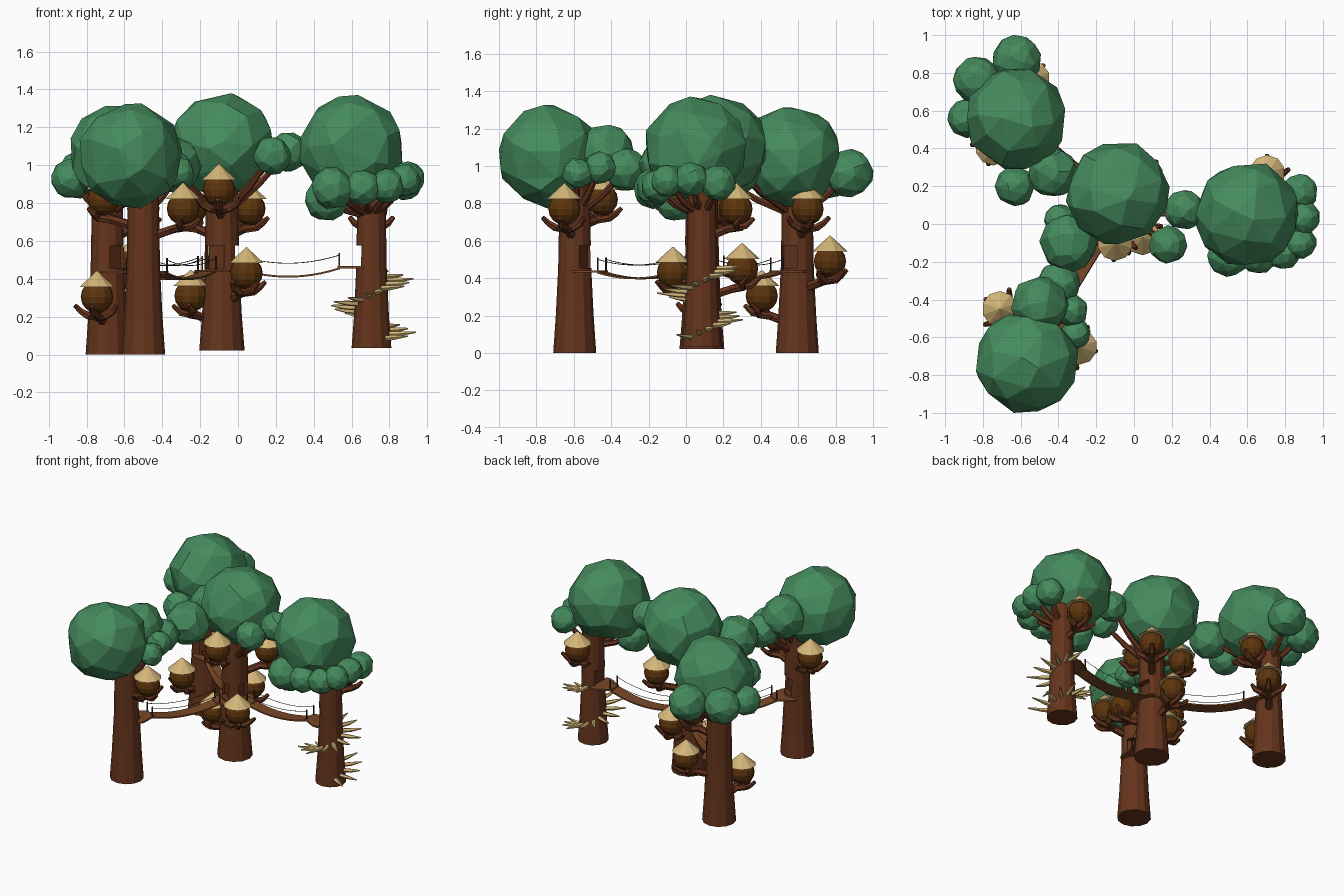
import bpy, bmesh, math, random
from mathutils import Vector as V, Matrix

if "Cube" in bpy.data.objects:
    bpy.data.objects.remove(bpy.data.objects["Cube"])

random.seed(4)

def mat(name, c):
    m = bpy.data.materials.new(name)
    m.diffuse_color = (*c, 1)
    m.use_nodes = True
    m.node_tree.nodes["Principled BSDF"].inputs["Base Color"].default_value = m.diffuse_color
    return m

LEAF = mat("leaf", (0.06, 0.26, 0.11))
BARK = mat("bark", (0.13, 0.035, 0.012))
WALL = mat("hut_wall", (0.11, 0.035, 0.004))
STRAW = mat("straw", (0.66, 0.47, 0.19))
PLANK = mat("plank", (0.19, 0.065, 0.02))
ROPE = mat("rope", (0.05, 0.025, 0.015))

def finish(bm, name, m):
    bmesh.ops.recalc_face_normals(bm, faces=bm.faces)
    me = bpy.data.meshes.new(name)
    bm.to_mesh(me)
    bm.free()
    me.materials.append(m)
    ob = bpy.data.objects.new(name, me)
    bpy.context.collection.objects.link(ob)
    return ob

def tube(bm, pts, radii, n=6):
    """Tapered closed tube through the points."""
    pts = [V(p) for p in pts]
    rings = []
    for i, p in enumerate(pts):
        d = (pts[min(i + 1, len(pts) - 1)] - pts[max(i - 1, 0)]).normalized()
        a = d.cross(V((0, 0, 1)) if abs(d.z) < .95 else V((1, 0, 0))).normalized()
        b = d.cross(a)
        rings.append([bm.verts.new(p + radii[i] * (a * math.cos(t) + b * math.sin(t)))
                      for t in (2 * math.pi * k / n for k in range(n))])
    for r, s in zip(rings, rings[1:]):
        for k in range(n):
            bm.faces.new((r[k], r[(k + 1) % n], s[(k + 1) % n], s[k]))
    bm.faces.new(rings[0][::-1])
    bm.faces.new(rings[-1])

def prism(bm, low, h):
    """Vertical extrusion of a flat outline."""
    f = bm.faces.new([bm.verts.new(p) for p in low])
    e = bmesh.ops.extrude_face_region(bm, geom=[f])
    bmesh.ops.translate(bm, vec=(0, 0, h), verts=[v for v in e["geom"] if isinstance(v, bmesh.types.BMVert)])

def ball(bm, c, r):
    """Faceted leaf clump with uneven facets."""
    vs = bmesh.ops.create_icosphere(bm, subdivisions=2, radius=r)["verts"]
    rot = Matrix.Rotation(random.uniform(0, 6), 3, V((random.random(), random.random(), 1)))
    for v in vs:
        p = rot @ v.co
        p += V([random.uniform(-.14, .14) * r for _ in range(3)])
        v.co = V(c) + p.normalized() * r * random.uniform(1.0, 1.05)

# Tree data: base, base radius, main crown, small leaf balls (x, y, z, r), huts (x, y, z)
TREES = {
    "centre_tree": ((-.085, .085, .02), .12, (-.085, .165, 1.105, .27),
        [(-.345, -.1, 1.0, .15), (-.39, .02, .95, .085), (.265, .075, 1.07, .105), (.18, -.11, 1.05, .1)],
        [(.045, -.07, .43), (-.1, -.1, .87), (.06, .26, .77), (-.09, .3, .45),
         (-.25, .07, .31), (-.25, .2, .77)]),
    "right_tree": ((.705, .085, .035), .105, (.6, .05, 1.09, .277),
        [(.5, -.17, .88, .11), (.47, -.05, .82, .115), (.66, -.17, .88, .095), (.79, -.15, .89, .09),
         (.88, -.1, .92, .085), (.895, .03, .93, .09), (.88, .17, .91, .095)],
        [(.705, .27, .77)]),
    "front_tree": ((-.5, -.595, 0), .115, (-.57, -.73, 1.05, .272),
        [(-.5, -.43, 1.07, .15), (-.31, -.58, .96, .08), (-.33, -.46, .99, .085),
         (-.4, -.32, .98, .115)],
        [(-.29, -.65, .77), (-.71, -.45, .82)]),
    "back_tree": ((-.69, .595, 0), .115, (-.625, .56, 1.05, .268),
        [(-.62, .87, .96, .13), (-.83, .76, .95, .125), (-.88, .56, .93, .105),
         (-.43, .27, .98, .13), (-.63, .2, .93, .105)],
        [(-.745, .405, .305), (-.54, .77, .49), (-.5, .65, .77)]),
}
C = V(TREES["centre_tree"][0])

def heading(a, b):
    return V((b[0] - a[0], b[1] - a[1], 0)).normalized()

def hut(name, base, p):
    p = V(p)
    d = heading(base, p)
    s = V((-d.y, d.x, 0))
    up = V((0, 0, 1))
    # round body
    bm = bmesh.new()
    bmesh.ops.create_uvsphere(bm, u_segments=12, v_segments=8, radius=.086, matrix=Matrix.Translation(p))
    finish(bm, name + "_body", WALL)
    # straw cone roof
    bm = bmesh.new()
    bmesh.ops.create_cone(bm, cap_ends=True, segments=10, radius1=.095, radius2=.002, depth=.085,
                          matrix=Matrix.Translation(p + up * .095))
    finish(bm, name + "_roof", STRAW)
    # cradle of branches from the trunk
    bm = bmesh.new()
    b = V((base[0], base[1], p.z - .15))
    tube(bm, [b + d * .03, p - d * .03 - up * .1, p + d * .05 - up * .09, p + d * .095 - up * .05],
         [.026, .024, .02, .012])
    for q in (-1, 1):
        tube(bm, [p - d * .06 - up * .11, p + s * q * .05 - up * .1,
                  p + s * q * .09 - up * .075, p + s * q * .115 + d * .02 - up * .045],
             [.022, .021, .018, .012])
    finish(bm, name + "_cradle", BARK)

for name, (base, r, crown, leaves, huts) in TREES.items():
    # trunk with flared foot
    bm = bmesh.new()
    x, y, z0 = base
    tube(bm, [(x, y, z) for z in (z0, .2, .45, .7, .92)],
         [r, r * .88, r * .77, r * .73, r * .71], 12)
    trunk = finish(bm, name + "_trunk", BARK)
    # doorway notches where the bridges arrive
    targets = [t[0] for k, t in TREES.items() if k != name] if name == "centre_tree" else [C]
    for t in targets:
        d = heading(base, t)
        s = V((-d.y, d.x, 0)) * .055
        bm = bmesh.new()
        o = V((x, y, .455))
        prism(bm, [o + d * .045 + s, o + d * .15 + s, o + d * .15 - s, o + d * .045 - s], .12)
        cutter = finish(bm, "cutter", BARK)
        cutter.hide_render = True
        mod = trunk.modifiers.new("notch", "BOOLEAN")
        mod.operation, mod.object, mod.solver = 'DIFFERENCE', cutter, 'EXACT'
        bpy.context.view_layer.objects.active = trunk
        bpy.ops.object.modifier_apply(modifier=mod.name)
        bpy.data.objects.remove(cutter)
    # crown and leaf clusters
    bm = bmesh.new()
    ball(bm, crown[:3], crown[3])
    for l in leaves:
        ball(bm, l[:3], l[3])
    finish(bm, name + "_foliage", LEAF)
    # branches to the leaf clusters
    bm = bmesh.new()
    for l in leaves:
        e, b = V(l[:3]), V((x, y, .73))
        mid = b.lerp(e, .55)
        mid.z -= .02
        tube(bm, [b, mid, e], [.024, .019, .012])
    finish(bm, name + "_branches", BARK)
    for i, h in enumerate(huts):
        hut(f"{name}_hut_{i + 1}", base, h)

# hanging bridges from the centre tree
for name in ("right_tree", "front_tree", "back_tree"):
    b = V(TREES[name][0])
    d = heading(C, b)
    s = V((-d.y, d.x, 0))
    end_z = .455 if name == "right_tree" else .43
    p0, p1 = C + d * .13, b - d * .17
    p0.z, p1.z = .435, end_z - .005
    # platforms at both ends
    bm = bmesh.new()
    for o, q, z, far in ((C, d, .435, .15), (b, -d, end_z, .18)):
        o = V((o.x, o.y, z))
        prism(bm, [o + s * .1 + q * .04, o + s * .1 + q * .08, o + s * .045 + q * far,
                   o - s * .045 + q * far, o - s * .1 + q * .08, o - s * .1 + q * .04], .012)
    finish(bm, name + "_platforms", PLANK)
    # sagging deck
    def along(t, sag, lift=0):
        return p0.lerp(p1, t) + V((0, 0, lift - sag * 4 * t * (1 - t)))
    bm = bmesh.new()
    n = 10
    rings = [[bm.verts.new(along(i / n, .036) + s * a + V((0, 0, h)))
              for a, h in ((-.045, 0), (.045, 0), (.045, .01), (-.045, .01))] for i in range(n + 1)]
    for u, v in zip(rings, rings[1:]):
        for k in range(4):
            bm.faces.new((u[k], u[(k + 1) % 4], v[(k + 1) % 4], v[k]))
    bm.faces.new(rings[0])
    bm.faces.new(rings[-1])
    finish(bm, name + "_bridge_deck", PLANK)
    # posts and hand ropes
    bm = bmesh.new()
    for q in (-.042, .042):
        tube(bm, [along(i / n, .035, .075) + s * q for i in range(n + 1)], [.002] * (n + 1), 4)
        for t in (0, 1):
            tube(bm, [along(t, 0) + s * q, along(t, 0, .085) + s * q], [.005, .005], 5)
    finish(bm, name + "_bridge_rails", ROPE)

# spiral of pointed steps round the right tree
bm = bmesh.new()
b = V(TREES["right_tree"][0])
for i in range(19):
    a = math.radians(-35 + i * 27)
    z = .085 + .27 * i * 27 / 360
    d = V((math.cos(a), math.sin(a), 0))
    o = V((b.x, b.y, z))
    tube(bm, [o + d * .06, o + d * .14 + V((0, 0, .004)), o + d * random.uniform(.2, .245) + V((0, 0, .012))],
         [.016, .014, .004], 5)
finish(bm, "spiral_steps", STRAW)
